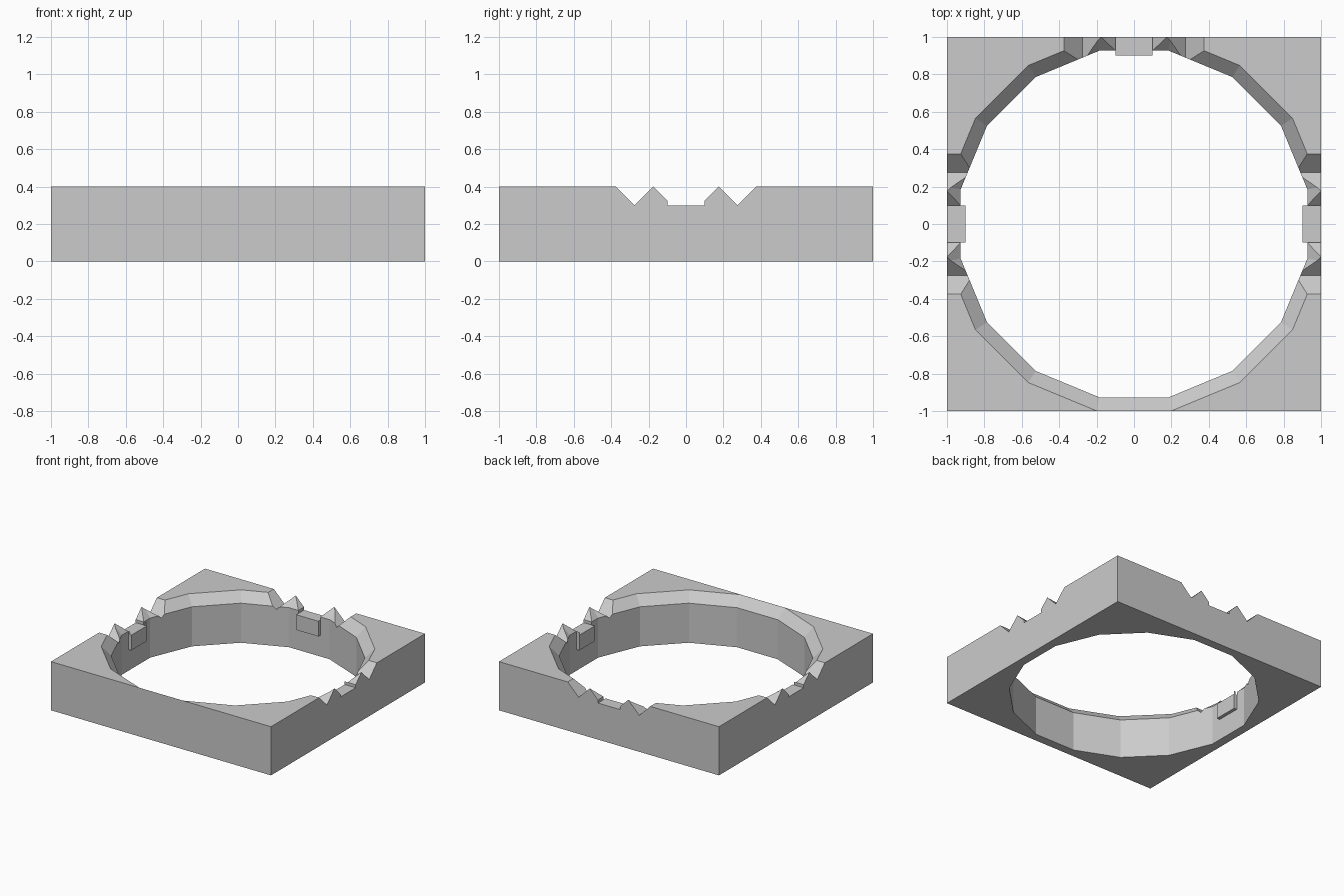
import bpy, bmesh, math
from mathutils import Matrix

if "Cube" in bpy.data.objects:
    bpy.data.objects.remove(bpy.data.objects["Cube"])


def make_object(name, bm):
    bmesh.ops.recalc_face_normals(bm, faces=bm.faces)
    mesh = bpy.data.meshes.new(name)
    bm.to_mesh(mesh)
    bm.free()
    obj = bpy.data.objects.new(name, mesh)
    bpy.context.collection.objects.link(obj)
    return obj


def box(name, lo, hi):
    bm = bmesh.new()
    bmesh.ops.create_cube(bm, size=1)
    for v in bm.verts:
        v.co = [(a + b) / 2 + c * (b - a) for a, b, c in zip(lo, hi, v.co)]
    return make_object(name, bm)


def prism(name, profile, y0, y1):
    bm = bmesh.new()
    face = bm.faces.new([bm.verts.new((x, y0, z)) for x, z in profile])
    ext = bmesh.ops.extrude_face_region(bm, geom=[face])
    for v in ext['geom']:
        if isinstance(v, bmesh.types.BMVert):
            v.co.y = y1
    if face.is_valid is False or len(bm.faces) < len(profile) + 2:
        bm.faces.new([v for v in bm.verts if v.co.y == y0][:len(profile)])
    return make_object(name, bm)


def combine(target, tool, operation):
    mod = target.modifiers.new(tool.name, 'BOOLEAN')
    mod.operation, mod.solver, mod.object = operation, 'EXACT', tool
    bpy.context.view_layer.objects.active = target
    bpy.ops.object.modifier_apply(modifier=mod.name)
    bpy.data.objects.remove(tool)


# Square frame block
frame = box("frame_block", (-1, -1, 0), (1, 1, 0.4))

# Sixteen-sided opening with a bevelled upper rim
SIDES = 16
bm = bmesh.new()
rings = []
for apothem, z in [(0.927, -0.1), (0.927, 0.325), (0.9995, 0.4), (0.9995, 0.5)]:
    r = apothem / math.cos(math.pi / SIDES)
    angles = [(i + 0.5) * math.tau / SIDES for i in range(SIDES)]
    rings.append([bm.verts.new((r * math.cos(a), r * math.sin(a), z)) for a in angles])
for low, high in zip(rings, rings[1:]):
    for i in range(SIDES):
        j = (i + 1) % SIDES
        bm.faces.new((low[i], low[j], high[j], high[i]))
bm.faces.new(rings[0])
bm.faces.new(rings[-1])
combine(frame, make_object("opening_cutter", bm), 'DIFFERENCE')

# Inner ledges and toothed notches on the back, left and right sides
half = [(0.1, 0.3), (0.1, 0.325), (0.175, 0.3998), (0.275, 0.3), (0.475, 0.5)]
profile = half + [(-x, z) for x, z in reversed(half)]
for angle in (0, 90, -90):
    turn = Matrix.Rotation(math.radians(angle), 4, 'Z')
    ledge = box("ledge", (-0.1, 0.9, 0.175), (0.1, 0.98, 0.35))
    ledge.data.transform(turn)
    combine(frame, ledge, 'UNION')
    notch = prism("notch_cutter", profile, 0.82, 1.1)
    notch.data.transform(turn)
    combine(frame, notch, 'DIFFERENCE')
